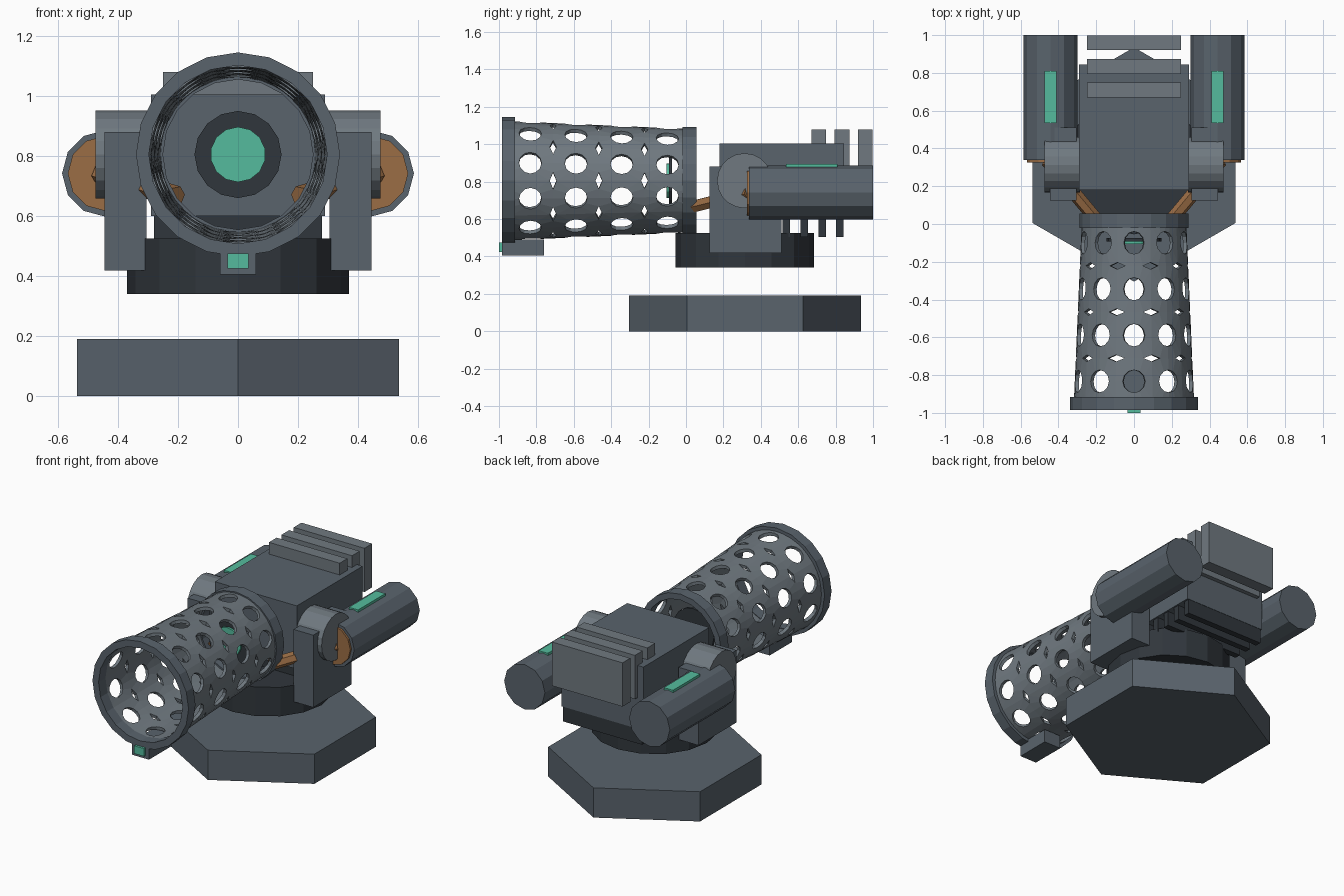
import bpy, bmesh
from math import pi, sin, cos, radians
from mathutils import Vector

if "Cube" in bpy.data.objects:
    bpy.data.objects.remove(bpy.data.objects["Cube"])


def material(name, rgb):
    m = bpy.data.materials.new(name)
    m.diffuse_color = (*rgb, 1)
    m.use_nodes = True
    m.node_tree.nodes["Principled BSDF"].inputs["Base Color"].default_value = m.diffuse_color
    return m


STEEL = material("steel", (0.10, 0.125, 0.15))
LIGHT = material("light_steel", (0.16, 0.19, 0.215))
DARK = material("dark_steel", (0.03, 0.037, 0.045))
COPPER = material("copper", (0.33, 0.155, 0.06))
GLOW = material("green_light", (0.09, 0.50, 0.34))
AXIS_Z = 0.805  # height of the barrel axis


def finish(bm, name, mat):
    bmesh.ops.recalc_face_normals(bm, faces=bm.faces)
    me = bpy.data.meshes.new(name)
    bm.to_mesh(me)
    bm.free()
    me.materials.append(mat)
    ob = bpy.data.objects.new(name, me)
    bpy.context.collection.objects.link(ob)
    return ob


def box(name, x, y, z, mat):
    """Box from (min, max) ranges."""
    bm = bmesh.new()
    bmesh.ops.create_cube(bm, size=1)
    for v in bm.verts:
        v.co = [r[0] + (c + 0.5) * (r[1] - r[0]) for c, r in zip(v.co, (x, y, z))]
    return finish(bm, name, mat)


def rod(name, a, b, r, sides, mat, spin=0):
    """Closed cylinder from point a to point b."""
    a, b = Vector(a), Vector(b)
    bm = bmesh.new()
    bmesh.ops.create_cone(bm, cap_ends=True, segments=sides, radius1=r, radius2=r, depth=(b - a).length)
    q = Vector((0, 0, 1)).rotation_difference(b - a)
    for v in bm.verts:
        p = v.co.copy()
        c, s = cos(spin), sin(spin)
        v.co = q @ Vector((p.x * c - p.y * s, p.x * s + p.y * c, p.z)) + (a + b) / 2
    return finish(bm, name, mat)


def rim(name, y0, y1, r_in, r_out, sides=20):
    """Rectangular-section ring around the barrel axis."""
    bm = bmesh.new()
    section = [(r_in, y0), (r_out, y0), (r_out, y1), (r_in, y1)]
    loops = [[bm.verts.new((r * sin(2 * pi * i / sides), y, AXIS_Z + r * cos(2 * pi * i / sides)))
              for r, y in section] for i in range(sides)]
    for i in range(sides):
        p, q = loops[i], loops[(i + 1) % sides]
        for k in range(4):
            bm.faces.new((p[k], p[(k + 1) % 4], q[(k + 1) % 4], q[k]))
    return finish(bm, name, STEEL)


def perforated_sleeve():
    """Tapered tube of cells: a round hole in each, a diamond gap at each corner."""
    bm = bmesh.new()
    cols, rows, y0, y1 = 10, 4, -0.955, 0.023
    half_a, half_y = pi / cols, (y1 - y0) / rows / 2
    cut_a, cut_y = radians(8.5), 0.018
    quarter = [(half_a, 0), (half_a, half_y - cut_y), (half_a - cut_a, half_y)]
    edge = quarter + [(0, half_y)] + [(-a, y) for a, y in quarter[::-1]]
    edge += [(-a, -y) for a, y in edge[1:-1]]
    angles = [radians(d) for d in range(0, 360, 30)]

    def vert(a, y):
        r = 0.319 + (0.276 - 0.319) * (y - y0) / (y1 - y0)
        return bm.verts.new((r * sin(a), y, AXIS_Z + r * cos(a)))

    for row in range(rows):
        cy = y0 + half_y * (2 * row + 1)
        for col in range(cols):
            ca = 2 * half_a * col
            outer = [vert(ca + a, cy + y) for a, y in edge]
            inner = [vert(ca + 0.192 * cos(t), cy + 0.06 * sin(t)) for t in angles]
            for i in range(12):
                j = (i + 1) % 12
                bm.faces.new((outer[i], outer[j], inner[j], inner[i]))
    bmesh.ops.remove_doubles(bm, verts=bm.verts, dist=0.0005)
    ob = finish(bm, "barrel_sleeve", LIGHT)
    mod = ob.modifiers.new("thickness", "SOLIDIFY")
    mod.thickness = 0.02
    mod.offset = -1


# Hexagonal base and turntable
rod("base", (0, 0.315, 0), (0, 0.315, 0.19), 0.62, 6, STEEL)
rod("turntable", (0, 0.315, 0.34), (0, 0.315, 0.525), 0.37, 16, DARK)

# Main body with cooling plates above and fins below
box("body", (-0.29, 0.29), (0.18, 0.845), (0.6, 1.005), STEEL)
for i in range(3):
    y = 0.67 + 0.125 * i
    box(f"rear_plate_{i + 1}", (-0.25, 0.25), (y, y + 0.078), (0.80, 1.08), LIGHT)
for i in range(7):
    y = 0.23 + 0.0955 * i
    box(f"belly_fin_{i + 1}", (-0.28, 0.28), (y, y + 0.04), (0.505, 0.61), DARK)

# Barrel
perforated_sleeve()
rim("muzzle_rim", -0.985, -0.915, 0.297, 0.34)
rim("breech_rim", -0.02, 0.056, 0.25, 0.288)
rod("emitter_plate", (0, -0.092, AXIS_Z), (0, -0.075, AXIS_Z), 0.145, 16, DARK)
rod("emitter_lens", (0, -0.105, AXIS_Z), (0, -0.09, AXIS_Z), 0.092, 14, GLOW)
box("sight_box", (-0.06, 0.06), (-0.985, -0.76), (0.405, 0.49), STEEL)
box("sight_lens", (-0.035, 0.035), (-1.0, -0.98), (0.425, 0.475), GLOW)

# Side assemblies, mirrored left and right
for side, s in (("left", -1), ("right", 1)):
    def span(a, b):
        return sorted((s * a, s * b))
    box(f"yoke_arm_{side}", span(0.305, 0.445), (0.125, 0.51), (0.418, 0.88), STEEL)
    rod(f"pivot_{side}", (s * 0.285, 0.313, AXIS_Z), (s * 0.475, 0.313, AXIS_Z), 0.147, 20, LIGHT)
    rod(f"pod_{side}", (s * 0.442, 0.338, 0.742), (s * 0.442, 1.0, 0.742), 0.144, 12, STEEL)
    rod(f"pod_cap_{side}", (s * 0.442, 0.325, 0.742), (s * 0.442, 0.345, 0.742), 0.125, 12, COPPER)
    box(f"pod_light_{side}", span(0.41, 0.475), (0.535, 0.81), (0.865, 0.893), GLOW)
    rod(f"feed_pipe_{side}", (s * 0.205, 0.03, 0.665), (s * 0.46, 0.335, 0.74), 0.036, 6, COPPER)
